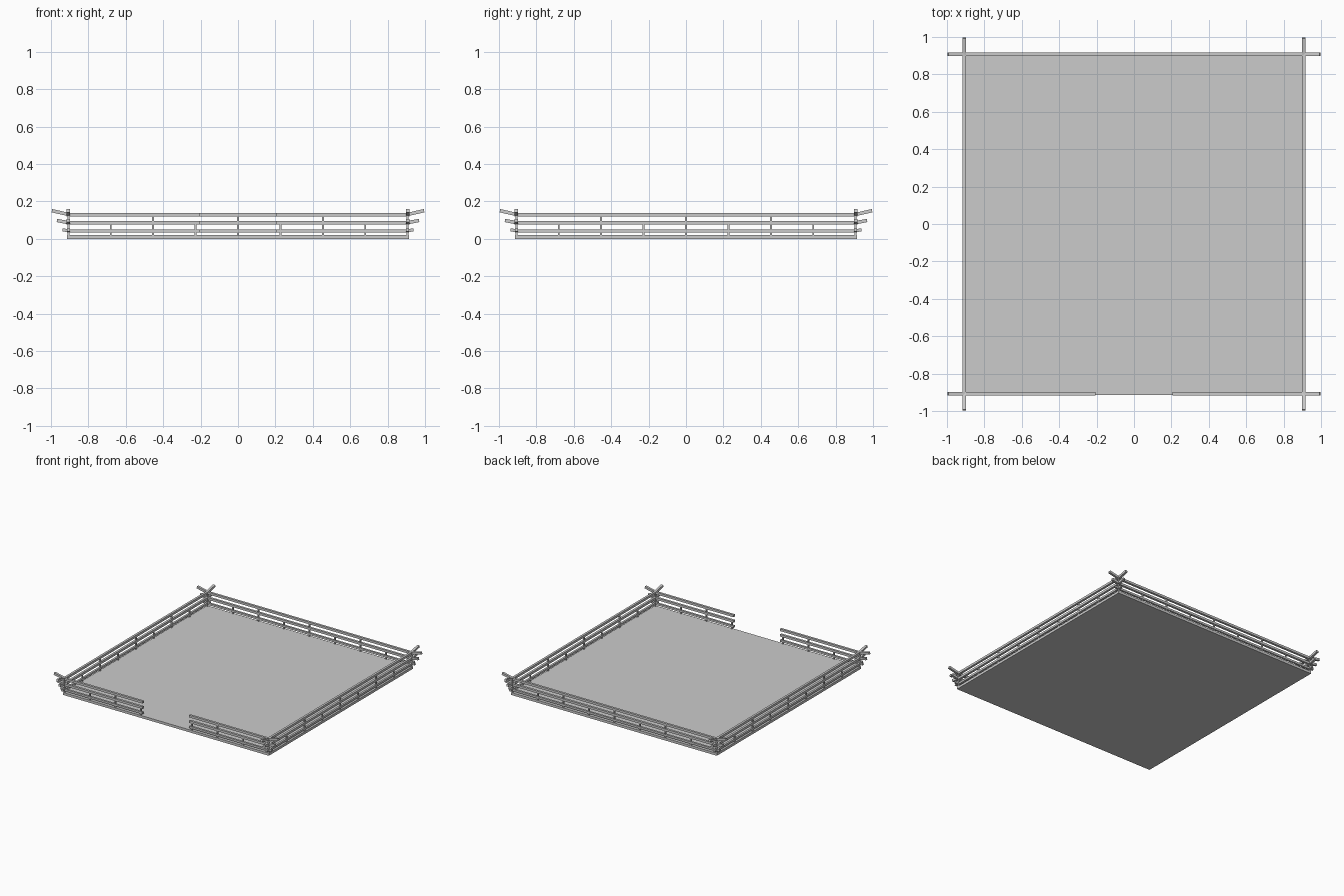
import bpy
from mathutils import Vector, Matrix

cube = bpy.data.objects.get("Cube")
if cube:
    bpy.data.objects.remove(cube, do_unlink=True)

grey = bpy.data.materials.new("plain grey")
grey.use_nodes = True
grey.diffuse_color = (0.6, 0.6, 0.6, 1)
grey.node_tree.nodes["Principled BSDF"].inputs["Base Color"].default_value = (0.6, 0.6, 0.6, 1)

EDGE = 0.907      # centre line of the fence
GAP = 0.207       # half width of the front opening


def box(name, centre, size, turn=0, tilt=0):
    bpy.ops.mesh.primitive_cube_add(size=1)
    ob = bpy.context.object
    ob.name = name
    rot = Matrix.Rotation(turn, 4, "Z")
    ob.data.transform(rot @ Matrix.Translation(Vector(centre))
                      @ Matrix.Rotation(tilt, 4, "Y") @ Matrix.Diagonal((*size, 1)))
    ob.data.materials.append(grey)
    return ob


def beam(name, x1, z1, x2, z2, thick, turn):
    # square beam along one side of the fence
    run = Vector((x2 - x1, 0, z2 - z1))
    tilt = -Vector((1, 0)).angle_signed(Vector((run.x, -run.z))) if run.z else 0
    tilt = -abs(tilt) if run.z * run.x > 0 else abs(tilt)
    if run.x < 0:
        tilt = Vector((run.x, run.z)).angle(Vector((-1, 0))) if run.z else 0
    box(name, ((x1 + x2) / 2, -EDGE, (z1 + z2) / 2), (run.length, thick, thick), turn, tilt)


# floor
box("floor", (0, 0, 0.01), (1.828, 1.828, 0.02))

# rail: name, height, thickness, outer tip x, tip height
rails = [("low_rail", 0.042, 0.016, 0.938, 0.048),
         ("middle_rail", 0.085, 0.018, 0.968, 0.098),
         ("top_rail", 0.129, 0.018, 0.995, 0.150)]

for i, side in enumerate(("front", "left", "back", "right")):
    turn = i * 1.5707963
    front = side == "front"
    for name, z, thick, tip, tip_z in rails:
        # straight rails, split by the front opening
        spans = [(-EDGE, -GAP), (GAP, EDGE)] if front else [(-EDGE, EDGE)]
        for a, b in spans:
            beam(f"{side}_{name}", a, z, b, z, thick, turn)
        # upswept ends past the corners
        for s in (-1, 1):
            beam(f"{side}_{name}_end", s * (EDGE - 0.006), z, s * tip, tip_z, thick, turn)
    # short spacers between floor and middle rail, then up to the top rail
    for k in range(-4, 5):
        if front and k == 0:
            continue
        x = k * EDGE / 4
        box(f"{side}_spacer", (x, -EDGE, 0.048), (0.01, 0.01, 0.06), turn)
        if k % 2 == 0:
            box(f"{side}_upper_spacer", (x, -EDGE, 0.107), (0.01, 0.01, 0.03), turn)
